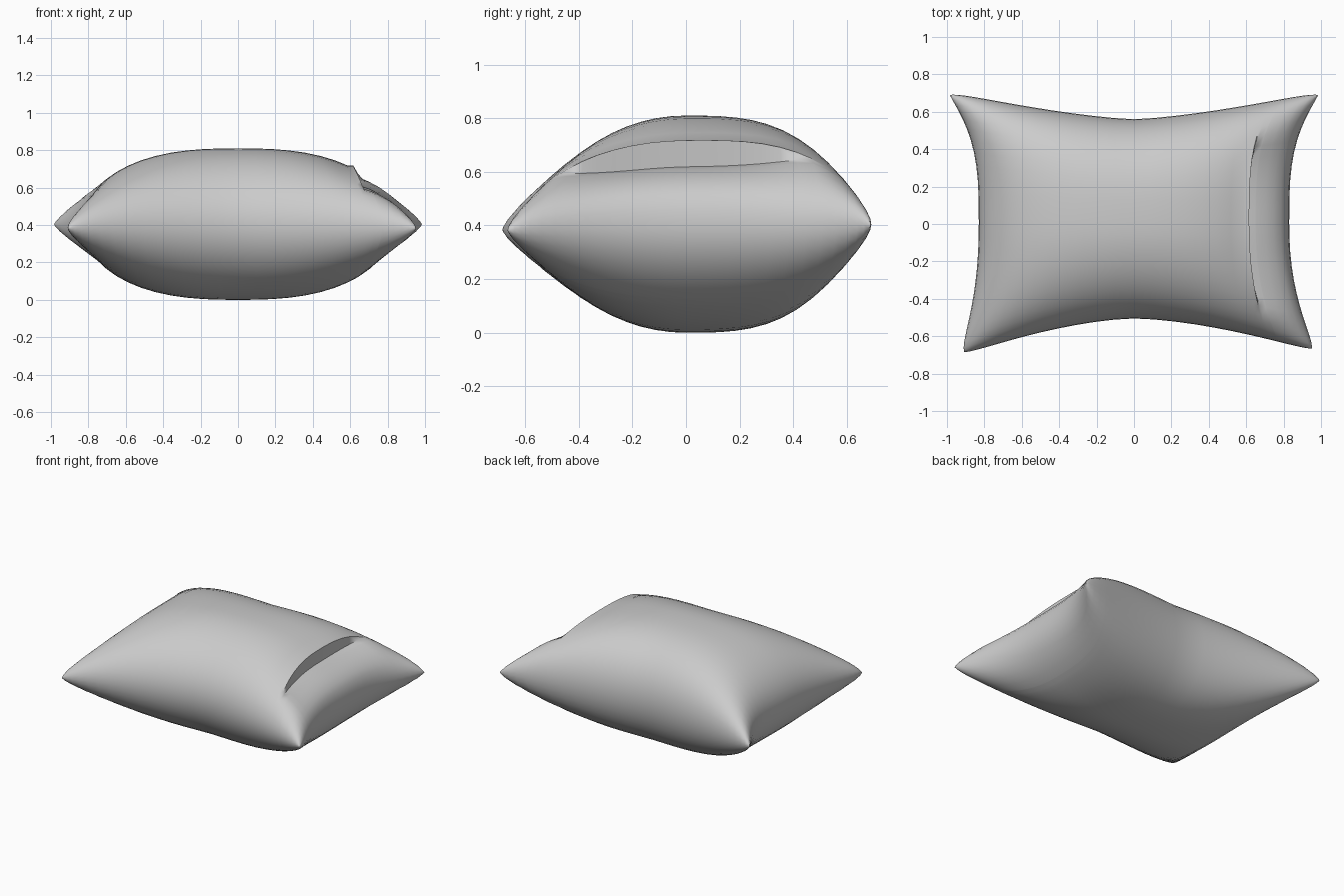
import bpy, bmesh, math

if "Cube" in bpy.data.objects:
    bpy.data.objects.remove(bpy.data.objects["Cube"])


def mix(a, b, t):
    return a + (b - a) * t


def outline(u, v):
    # Pinched rectangle: mid-edges pulled in, corners drawn out
    av, au = abs(v), abs(u)
    pv = av ** (3.2 if v > 0 else 2.2)
    left = mix(0.83, 1.02 if v > 0 else 0.94, pv)
    right = mix(0.83, 1.02 if v > 0 else 0.985, pv)
    back = mix(0.56, 0.715, au ** 1.4)
    front = mix(0.505, 0.71 if u < 0 else 0.69, au ** 1.6)
    round_off = 1 - 0.035 * (au * av) ** 12
    return (u * (right if u > 0 else left) * round_off,
            v * (back if v > 0 else front) * round_off)


def puff(u, v):
    a = 1 - abs(u) ** 2.6
    b = 1 - abs(v) ** (3.0 if v > 0 else 2.0)
    return 0.405 * math.sqrt(max(0, a * b))


CREASE = 0.735


def fold(u, v, x, z):
    # Tucked crease across the top near the right end
    w = max(0, 1 - abs((v + 0.03) / 0.72) ** 3)
    if u > CREASE + 0.005:
        z -= 0.085 * w * max(0, (0.97 - u) / (0.97 - CREASE)) ** 0.8
        if u < CREASE + 0.02:
            x -= 0.012 * w
    elif u > CREASE - 0.005:
        z += 0.012 * w
        x += 0.006 * w
    return x, z


N = 28
vs = [math.sin(math.pi / 2 * (2 * i / N - 1)) for i in range(N + 1)]
us = [u for u in vs if abs(u - CREASE) > 0.035]
us = sorted(us + [CREASE - 0.03, CREASE, CREASE + 0.012, CREASE + 0.05])

bm = bmesh.new()
for side in (1, -1):
    rows = []
    for u in us:
        row = []
        for v in vs:
            x, y = outline(u, v)
            z = puff(u, v) * side
            if side > 0:
                x, z = fold(u, v, x, z)
            seam = 0.405 + 0.01 * v * abs(u) - 0.012 * abs(u * v) ** 3
            row.append(bm.verts.new((x, y, seam + z)))
        rows.append(row)
    for i in range(len(us) - 1):
        for j in range(N):
            q = [rows[i][j], rows[i + 1][j], rows[i + 1][j + 1], rows[i][j + 1]]
            bm.faces.new(q if side > 0 else q[::-1])
# Sew the two panels together along the seam
bmesh.ops.remove_doubles(bm, verts=bm.verts, dist=0.0005)
bmesh.ops.recalc_face_normals(bm, faces=bm.faces)

me = bpy.data.meshes.new("pillow")
bm.to_mesh(me)
bm.free()
pillow = bpy.data.objects.new("pillow", me)
bpy.context.collection.objects.link(pillow)
bpy.context.view_layer.objects.active = pillow
pillow.select_set(True)
bpy.ops.object.shade_smooth_by_angle(angle=math.radians(50))
